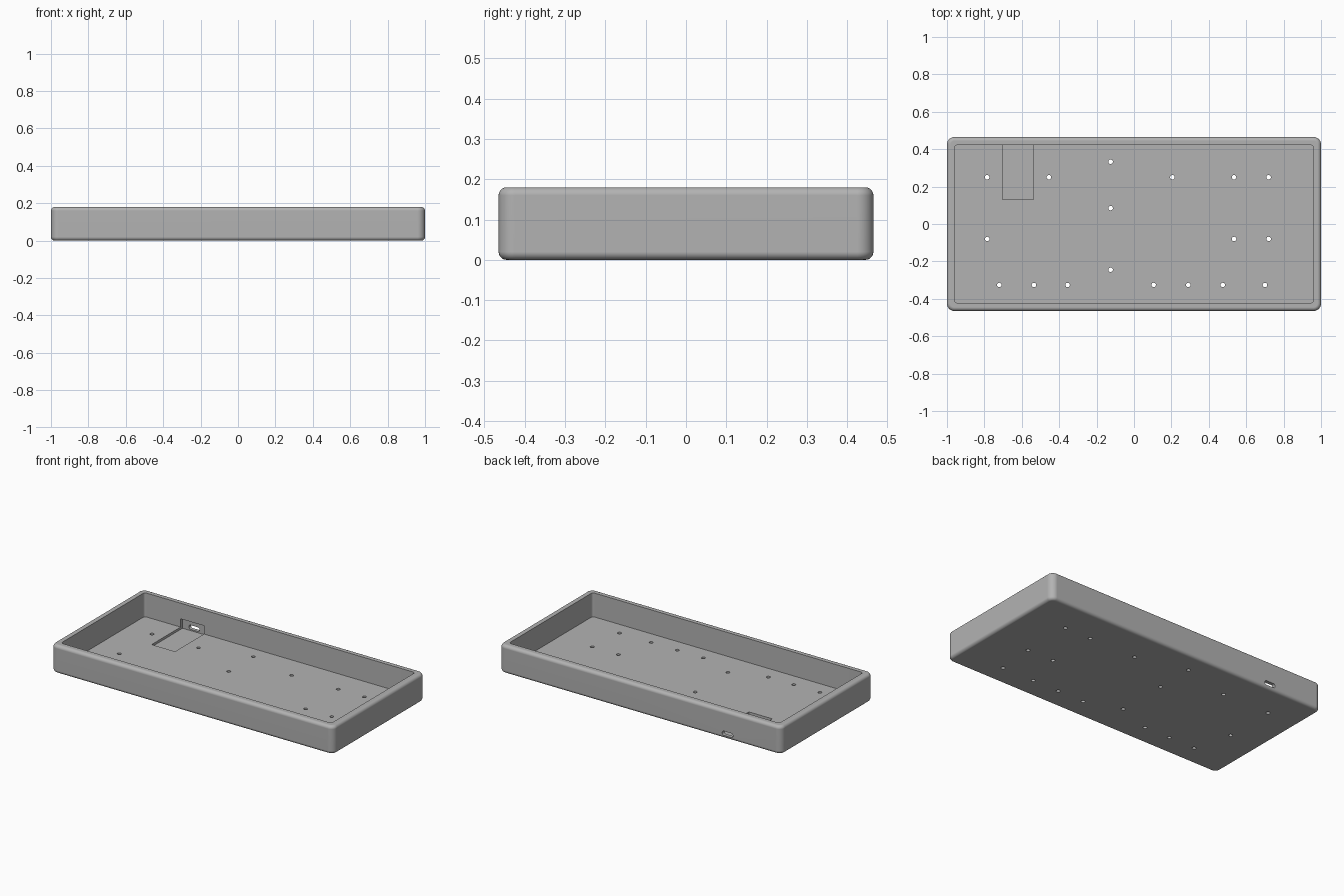
import bpy
import bmesh
import math
from mathutils import Matrix

default = bpy.data.objects.get("Cube")
if default:
    bpy.data.objects.remove(default, do_unlink=True)

LENGTH, DEPTH, HEIGHT = 2.0, 0.93, 0.18
WALL, FLOOR = 0.042, 0.027
POCKET_X, POCKET_WIDTH = -0.62, 0.166

grey = bpy.data.materials.new("plain_grey")
grey.use_nodes = True
colour = (0.45, 0.45, 0.45, 1)
grey.diffuse_color = colour
grey.node_tree.nodes["Principled BSDF"].inputs["Base Color"].default_value = colour


def finish(bm, name):
    bmesh.ops.recalc_face_normals(bm, faces=bm.faces)
    mesh = bpy.data.meshes.new(name)
    bm.to_mesh(mesh)
    bm.free()
    mesh.materials.append(grey)
    obj = bpy.data.objects.new(name, mesh)
    bpy.context.collection.objects.link(obj)
    return obj


def box(bm, x, y, z):
    """Add a box from (min, max) pairs."""
    spans = (x, y, z)
    centre = [(a + b) / 2 for a, b in spans]
    size = [b - a for a, b in spans]
    bmesh.ops.create_cube(bm, size=1, matrix=Matrix.Translation(centre) @ Matrix.Diagonal((*size, 1)))


def bevel(bm, edges, radius, segments):
    bmesh.ops.bevel(bm, geom=edges, offset=radius, segments=segments, profile=0.5, affect='EDGES')


def upright_edges(bm, axis=2):
    return [e for e in bm.edges
            if abs((e.verts[0].co - e.verts[1].co).normalized()[axis]) > 0.99]


def rim_edges(bm):
    """Edges lying around the top and bottom outlines."""
    return [e for e in bm.edges
            if any(abs(f.normal.z) > 0.9 for f in e.link_faces)]


def cut(target, cutter):
    mod = target.modifiers.new("cut", 'BOOLEAN')
    mod.operation, mod.solver, mod.object = 'DIFFERENCE', 'EXACT', cutter
    bpy.context.view_layer.objects.active = target
    bpy.ops.object.modifier_apply(modifier=mod.name)
    bpy.data.objects.remove(cutter, do_unlink=True)


# Outer body with rounded corners and softened rims
bm = bmesh.new()
box(bm, (-LENGTH / 2, LENGTH / 2), (-DEPTH / 2, DEPTH / 2), (0, HEIGHT))
bevel(bm, upright_edges(bm), 0.04, 8)
bm.normal_update()
bevel(bm, rim_edges(bm), 0.02, 5)
tray = finish(bm, "case_tray")

# Main cavity
bm = bmesh.new()
inner_x, inner_y = LENGTH / 2 - WALL, DEPTH / 2 - WALL
box(bm, (-inner_x, inner_x), (-inner_y, inner_y), (FLOOR, HEIGHT + 0.1))
bevel(bm, upright_edges(bm), 0.015, 5)
cut(tray, finish(bm, "cavity_cutter"))

# Board pocket sunk into the floor and the back wall
bm = bmesh.new()
half = POCKET_WIDTH / 2
box(bm, (POCKET_X - half, POCKET_X + half), (0.13, inner_y + 0.02), (0.012, 0.08))
cut(tray, finish(bm, "pocket_cutter"))

# Connector slot with rounded ends through the back wall
bm = bmesh.new()
box(bm, (POCKET_X - 0.038, POCKET_X + 0.038), (0.4, 0.6), (0.02, 0.047))
bevel(bm, upright_edges(bm, axis=1), 0.012, 5)
cut(tray, finish(bm, "slot_cutter"))

# Screw holes through the floor, grouped by row
hole_rows = {
    0.333: (-0.125,),
    0.25: (-0.785, -0.455, 0.205, 0.535, 0.72),
    0.085: (-0.125,),
    -0.08: (-0.785, 0.535, 0.72),
    -0.245: (-0.125,),
    -0.326: (-0.72, -0.535, -0.355, 0.105, 0.29, 0.475, 0.70),
}
bm = bmesh.new()
for y, row in hole_rows.items():
    for x in row:
        bmesh.ops.create_cone(bm, cap_ends=True, segments=20, radius1=0.012, radius2=0.012,
                              depth=0.2, matrix=Matrix.Translation((x, y, 0)))
cut(tray, finish(bm, "hole_cutter"))

# Smooth fillets, crisp edges
bpy.ops.object.select_all(action='DESELECT')
tray.select_set(True)
bpy.context.view_layer.objects.active = tray
bpy.ops.object.shade_smooth_by_angle(angle=math.radians(30))
weighted = tray.modifiers.new("flat_panels", 'WEIGHTED_NORMAL')
weighted.keep_sharp = True
